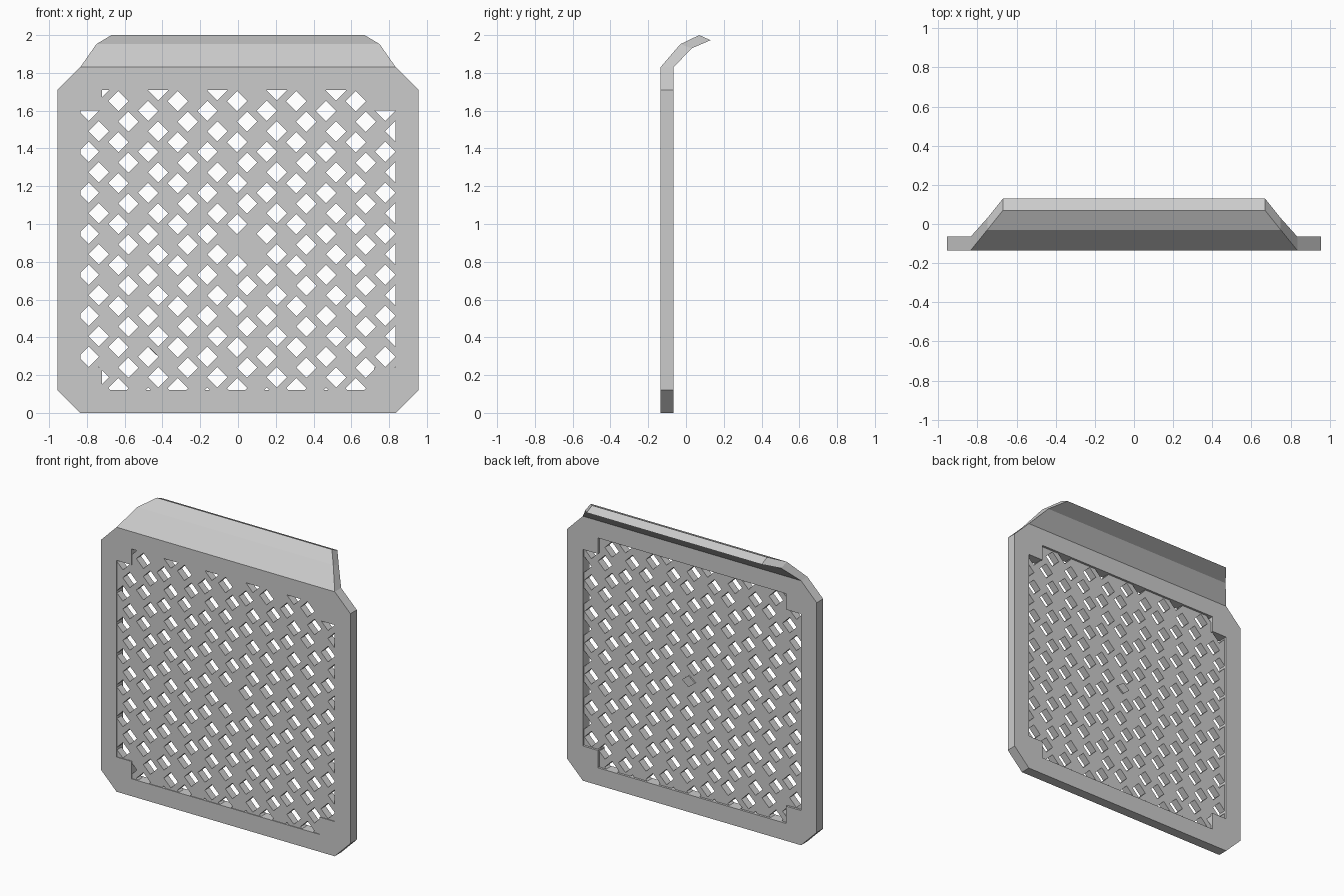
import bpy

if "Cube" in bpy.data.objects:
    bpy.data.objects.remove(bpy.data.objects["Cube"])

FRONT, BACK = -0.135, -0.065


def make(name, verts, faces):
    mesh = bpy.data.meshes.new(name)
    mesh.from_pydata(verts, [], faces)
    ob = bpy.data.objects.new(name, mesh)
    bpy.context.collection.objects.link(ob)
    return ob


def prisms(name, outlines, y0, y1):
    """Extrude several xz outlines (counter-clockwise from the front) along y."""
    verts, faces = [], []
    for pts in outlines:
        b, n = len(verts), len(pts)
        verts += [(x, y0, z) for x, z in pts] + [(x, y1, z) for x, z in pts]
        faces.append([b + i for i in range(n)])
        faces.append([b + n + i for i in reversed(range(n))])
        for i in range(n):
            j = (i + 1) % n
            faces.append([b + j, b + i, b + n + i, b + n + j])
    return make(name, verts, faces)


def cut(ob, cutter):
    mod = ob.modifiers.new("cut", 'BOOLEAN')
    mod.operation, mod.solver, mod.object = 'DIFFERENCE', 'EXACT', cutter
    bpy.context.view_layer.objects.active = ob
    bpy.ops.object.modifier_apply(modifier=mod.name)
    bpy.data.objects.remove(cutter)


def symmetric(right):
    """Complete a right-half outline, listed bottom to top, by mirroring."""
    return right + [(-x, z) for x, z in reversed(right)]


# Chamfered frame with a notched-corner opening
outer = symmetric([(0.835, 0), (0.955, 0.12), (0.955, 1.71), (0.835, 1.83)])
opening = symmetric([(0.72, 0.12), (0.72, 0.24), (0.835, 0.24),
                     (0.835, 1.60), (0.72, 1.60), (0.72, 1.71)])
frame = prisms("frame", [outer], FRONT, BACK)
cut(frame, prisms("opening_cutter", [opening], -0.3, 0.2))

# Grille sheet filling the opening, pierced by staggered diamonds
grille = prisms("grille", [opening], -0.13, -0.08)
h = 0.054
holes = []
for i in range(-2, 12):
    for j in range(-1, 16):
        x = -0.633 + 0.157 * i + 0.053 * (j % 2)
        z = 1.65 - 0.1085 * j - 0.051 * (i % 2)
        if abs(x) > 0.88 or not 0.08 < z < 1.75:
            continue
        if abs(x) < 0.06 and abs(z - 0.90) < 0.05:
            continue  # solid spot in the centre
        holes.append([(x, z - h), (x + h, z), (x, z + h), (x - h, z)])
cut(grille, prisms("hole_cutter", holes, -0.3, 0.2))

# Small diamond boss on the back of the centre
prisms("centre_boss", [[(0.03, 0.86), (0.08, 0.90), (0.03, 0.94), (-0.02, 0.90)]],
       -0.09, -0.07)

# Bent top lip, tapering as it curls back: (outer y, z), (inner y, z), half width
sections = [((FRONT, 1.83), (BACK, 1.83), 0.835),
            ((-0.03, 1.952), (0.03, 1.93), 0.75),
            ((0.07, 2.0), (0.13, 1.973), 0.67)]
verts, faces = [], [(0, 3, 2, 1), (8, 9, 10, 11)]
for (ya, za), (yb, zb), w in sections:
    verts += [(-w, ya, za), (w, ya, za), (w, yb, zb), (-w, yb, zb)]
for s in (0, 4):
    for k in range(4):
        n = (k + 1) % 4
        faces.append((s + k, s + n, s + 4 + n, s + 4 + k))
make("top_lip", verts, faces)
